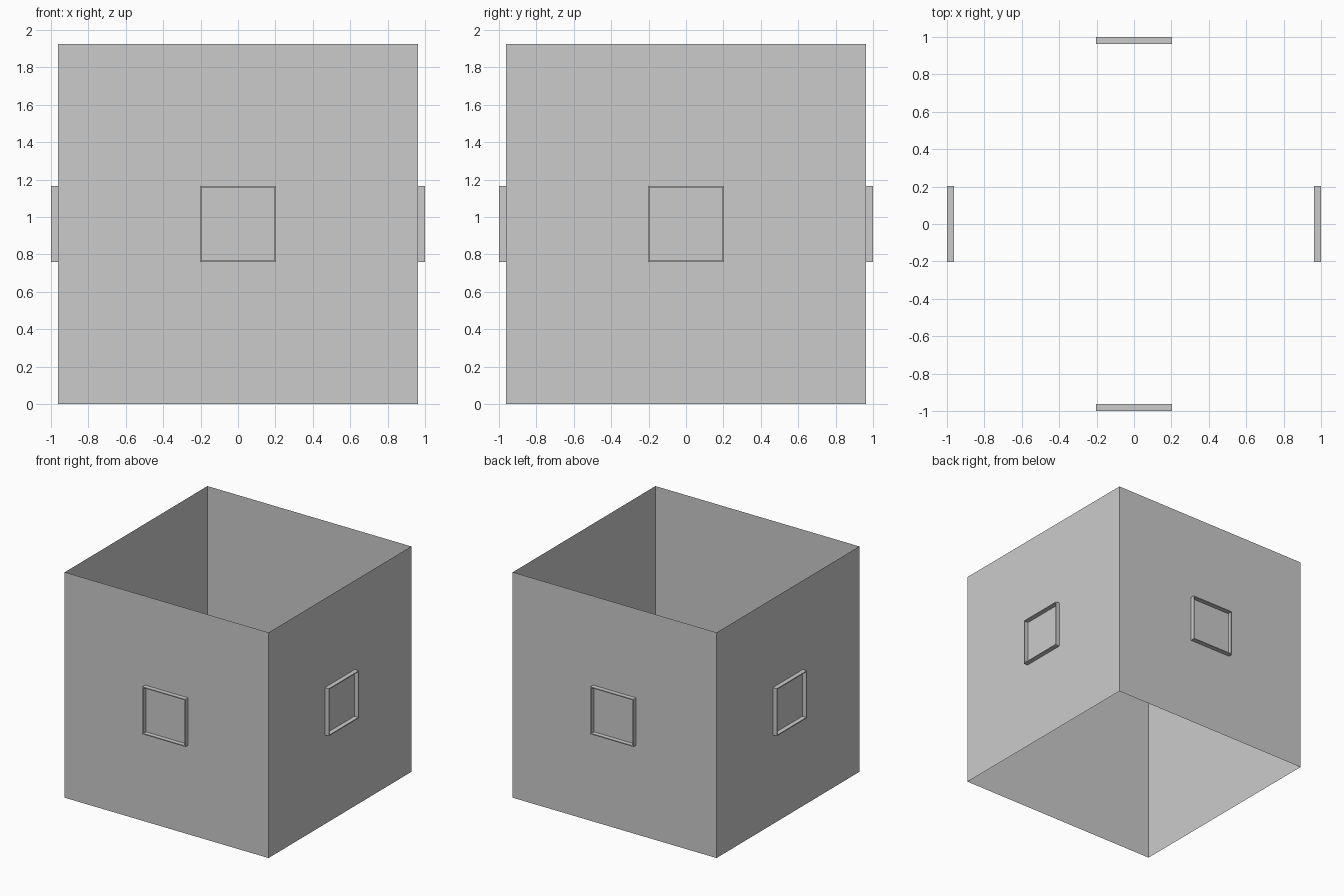
import bpy
import bmesh
from math import pi
from mathutils import Matrix, Vector

HALF = 0.9625        # half width of the open box
MID = HALF           # height of the frame centres
FRAME = 0.2025       # outer half size of a window frame
RIM = 0.008          # rim thickness of a frame

old = bpy.data.objects.get("Cube")
if old:
    bpy.data.objects.remove(old, do_unlink=True)

grey = bpy.data.materials.new("plain_grey")
grey.use_nodes = True
color = (0.6, 0.6, 0.6, 1)
grey.diffuse_color = color
grey.node_tree.nodes["Principled BSDF"].inputs["Base Color"].default_value = color


def add_object(name, bm):
    mesh = bpy.data.meshes.new(name)
    bm.to_mesh(mesh)
    bm.free()
    mesh.materials.append(grey)
    obj = bpy.data.objects.new(name, mesh)
    bpy.context.collection.objects.link(obj)
    return obj


# Four thin walls, open at the top and the bottom
bm = bmesh.new()
bmesh.ops.create_cube(bm, size=2 * HALF, matrix=Matrix.Translation((0, 0, MID)))
bm.normal_update()
caps = [f for f in bm.faces if abs(f.normal.z) > 0.5]
bmesh.ops.delete(bm, geom=caps, context="FACES")
add_object("walls", bm)


# Square window frame on each wall: a hollow ring standing out from the wall
def window_frame(name, angle):
    bm = bmesh.new()
    corners = [(-1, -1), (1, -1), (1, 1), (-1, 1)]
    rings = []
    for half, y in ((FRAME, -HALF), (FRAME, -1), (FRAME - RIM, -1), (FRAME - RIM, -HALF)):
        rings.append([bm.verts.new((half * x, y, MID + half * z)) for x, z in corners])
    for a, b in zip(rings, rings[1:] + rings[:1]):
        for i in range(4):
            j = (i + 1) % 4
            bm.faces.new((a[i], a[j], b[j], b[i]))
    bmesh.ops.recalc_face_normals(bm, faces=bm.faces)
    bmesh.ops.rotate(bm, verts=bm.verts, cent=Vector(), matrix=Matrix.Rotation(angle, 3, "Z"))
    add_object(name, bm)


for k, side in enumerate(("front", "left", "back", "right")):
    window_frame(side + "_window_frame", k * pi / 2)
